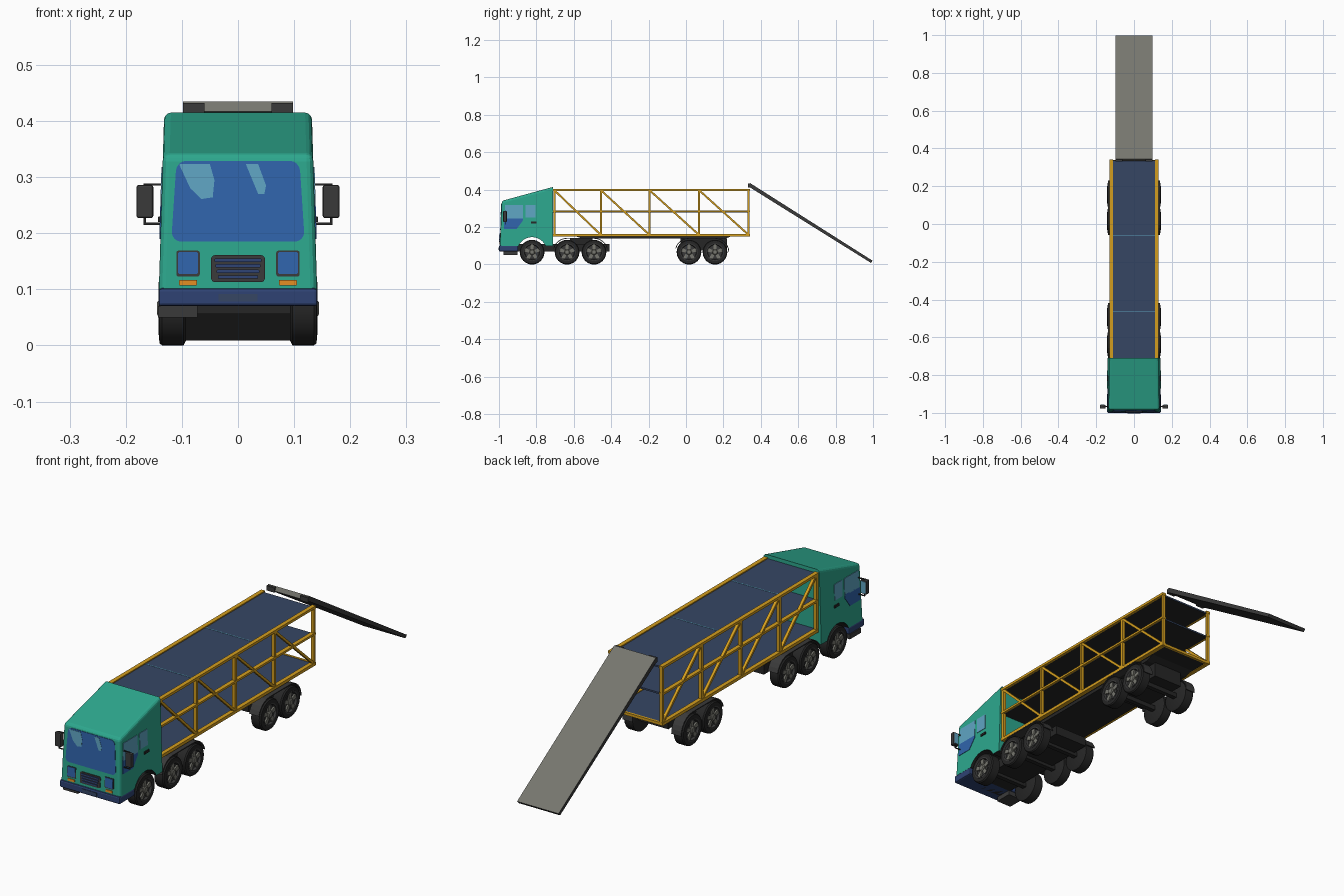
import bpy, bmesh
from math import sin, cos, pi, radians
from mathutils import Vector, Matrix

if "Cube" in bpy.data.objects:
    bpy.data.objects.remove(bpy.data.objects["Cube"])


def mat(name, r, g, b):
    m = bpy.data.materials.new(name)
    m.diffuse_color = [((c / 255 + 0.055) / 1.055) ** 2.4 for c in (r, g, b)] + [1]
    m.use_nodes = True
    m.node_tree.nodes["Principled BSDF"].inputs["Base Color"].default_value = m.diffuse_color
    return m


TEAL = mat("teal_paint", 45, 168, 142)
GLASS = mat("blue_glass", 48, 100, 172)
LIGHT = mat("light_glass", 95, 165, 195)
NAVY = mat("navy_deck", 54, 70, 100)
YELLOW = mat("yellow_frame", 212, 158, 30)
DARK = mat("dark_grey", 58, 58, 58)
GREY = mat("grey_metal", 118, 118, 110)
BLACK = mat("black_rubber", 38, 38, 38)
AMBER = mat("amber_light", 225, 140, 35)
BLUE = mat("bumper_blue", 46, 66, 115)


def finish(bm, name, *mats):
    bmesh.ops.recalc_face_normals(bm, faces=bm.faces)
    me = bpy.data.meshes.new(name)
    bm.to_mesh(me)
    bm.free()
    for m in mats:
        me.materials.append(m)
    ob = bpy.data.objects.new(name, me)
    bpy.context.collection.objects.link(ob)
    return ob


def prism_bm(base, top):
    bm = bmesh.new()
    a = [bm.verts.new(p) for p in base]
    b = [bm.verts.new(p) for p in top]
    bm.faces.new(a)
    bm.faces.new(b)
    for i in range(len(a)):
        j = (i + 1) % len(a)
        bm.faces.new((a[i], a[j], b[j], b[i]))
    bmesh.ops.recalc_face_normals(bm, faces=bm.faces)
    return bm


def prism(name, pts, off, m):
    return finish(prism_bm(pts, [Vector(p) + Vector(off) for p in pts]), name, m)


def box(name, x, y, z, m, bevel=0.0, under=None):
    bm = prism_bm([(x[0], y[0], z[0]), (x[1], y[0], z[0]), (x[1], y[1], z[0]), (x[0], y[1], z[0])],
                  [(x[0], y[0], z[1]), (x[1], y[0], z[1]), (x[1], y[1], z[1]), (x[0], y[1], z[1])])
    if bevel:
        bmesh.ops.bevel(bm, geom=bm.edges[:], offset=bevel, segments=2, profile=0.5, affect='EDGES')
    if under:
        for f in bm.faces:
            f.material_index = int(f.normal.z < -0.5)
    return finish(bm, name, m, *([under] if under else []))


def bar(name, p, q, wx, w, m):
    # box beam from p to q, wx wide across the vehicle
    p, q = Vector(p), Vector(q)
    d = (q - p).normalized()
    u = Vector((0, 0, 1)) if abs(d.x) > 0.9 else Vector((1, 0, 0))
    v = d.cross(u) * w / 2
    u = u * wx / 2
    return prism(name, [p - u - v, p + u - v, p + u + v, p - u + v], q - p, m)


def rrect(cx, cz, hx, hz, r):
    return [(cx + sx * (hx - r) + r * cos(a0 + k * pi / 8), cz + sz * (hz - r) + r * sin(a0 + k * pi / 8))
            for sx, sz, a0 in ((1, 1, 0), (-1, 1, pi / 2), (-1, -1, pi), (1, -1, 1.5 * pi)) for k in range(5)]


def half_w(z):
    return 0.141 - 0.03 * (z - 0.1)


def front_plate(name, pts, t, m):
    prism(name, [(x, -0.993 + (z - 0.1) * 0.042, z) for x, z in pts], (0, -t - 0.002, 0), m)


def side_plate(name, s, pts, t, m):
    prism(name, [(s * (half_w(z) - 0.002), y, z) for y, z in pts], (s * (t + 0.002), 0, 0), m)


# Cab shell with wheel arch cut in its profile
prof = [(-0.995, 0.10), (-0.985, 0.34), (-0.71, 0.415), (-0.71, 0.10)]
prof += [(-0.823 + 0.08 * cos(radians(a)), 0.066 + 0.08 * sin(radians(a))) for a in range(25, 156, 10)]
bm = prism_bm([(-half_w(z), y, z) for y, z in prof], [(half_w(z), y, z) for y, z in prof])
soft = [e for e in bm.edges if all(f.normal.z > -0.2 and f.normal.y < 0.5 for f in e.link_faces)
        and all(v.co.y < -0.98 or v.co.z > 0.3 for v in e.verts)]
bmesh.ops.bevel(bm, geom=soft, offset=0.012, segments=3, profile=0.5, affect='EDGES')
for f in bm.faces:
    f.material_index = int(f.normal.z < -0.5 or (f.calc_center_median().z < 0.147 and abs(f.normal.x) < 0.1
                                                 and -0.9 < f.calc_center_median().y < -0.73))
finish(bm, "cab", TEAL, BLACK)

# Cab front details
shield = [(x * (1 - 0.08 * (z - 0.185) / 0.145), z) for x, z in rrect(0, 0.257, 0.119, 0.072, 0.018)]
front_plate("windscreen", shield, 0.002, GLASS)
front_plate("glass_glint", [(-0.105, 0.323), (-0.05, 0.323), (-0.042, 0.295), (-0.045, 0.264),
                            (-0.065, 0.261), (-0.085, 0.28)], 0.003, LIGHT)
front_plate("glass_glint", [(0.014, 0.323), (0.036, 0.323), (0.05, 0.285), (0.047, 0.27), (0.036, 0.27)], 0.003, LIGHT)
front_plate("grille", rrect(0, 0.137, 0.048, 0.024, 0.007), 0.003, DARK)
for i in range(4):
    front_plate("grille_slat", rrect(0, 0.122 + 0.01 * i, 0.036 + 0.002 * i, 0.003, 0.002), 0.006, BLUE)
for s in (-1, 1):
    front_plate("headlight_frame", rrect(s * 0.089, 0.146, 0.021, 0.023, 0.004), 0.002, DARK)
    front_plate("headlight", rrect(s * 0.089, 0.147, 0.018, 0.020, 0.004), 0.004, GLASS)
    front_plate("indicator", rrect(s * 0.089, 0.112, 0.016, 0.005, 0.002), 0.003, AMBER)
box("bumper", (-0.142, 0.142), (-1.0, -0.897), (0.07, 0.102), BLUE, 0.006)
box("number_plate", (-0.035, 0.035), (-1.002, -0.995), (0.078, 0.092), NAVY)
box("entry_step", (-0.143, -0.072), (-0.975, -0.9), (0.05, 0.07), DARK)

# Side windows, handles and mirrors
for s in (-1, 1):
    side_plate("door_window_upper", s, [(-0.972, 0.245), (-0.967, 0.318), (-0.872, 0.318), (-0.872, 0.245)], 0.002, LIGHT)
    side_plate("door_window_lower", s, [(-0.974, 0.19), (-0.972, 0.25), (-0.872, 0.25), (-0.872, 0.235),
                                        (-0.905, 0.19)], 0.002, GLASS)
    side_plate("rear_window", s, [(-0.858, 0.25), (-0.858, 0.318), (-0.805, 0.318), (-0.805, 0.25)], 0.002, LIGHT)
    side_plate("door_handle", s, [(-0.83, 0.22), (-0.83, 0.23), (-0.80, 0.23), (-0.80, 0.22)], 0.005, BLACK)
    xs = sorted((s * 0.151, s * 0.181))
    box("mirror", xs, (-0.978, -0.958), (0.227, 0.286), DARK, 0.004)
    box("mirror_glass", (xs[0] + 0.004, xs[1] - 0.004), (-0.959, -0.956), (0.232, 0.281), LIGHT)
    for z in (0.217, 0.287):
        bar("mirror_arm", (s * 0.13, -0.966, z), (s * 0.168, -0.966, z), 0.004, 0.004, BLACK)
    bar("mirror_stem", (s * 0.166, -0.966, 0.217), (s * 0.166, -0.966, 0.287), 0.004, 0.004, BLACK)

# Decks, dark below
for z in (0.16, 0.286, 0.399):
    box("deck", (-0.118, 0.118), (-0.71, 0.335), (z - 0.007, z), NAVY, 0, BLACK)
for y in (-0.465, -0.06):
    box("deck_seam", (-0.11, 0.11), (y - 0.002, y + 0.002), (0.398, 0.4), LIGHT)

# Yellow side trusses
ys = [-0.704, -0.455, -0.195, 0.07, 0.335]
for s in (-1, 1):
    x = s * 0.12
    for z, w in ((0.157, 0.013), (0.285, 0.009), (0.398, 0.011)):
        bar("side_rail", (x, -0.71, z), (x, 0.341, z), 0.018, w, YELLOW)
    for y in ys:
        bar("post", (x, y, 0.155), (x, y, 0.4), 0.014, 0.011, YELLOW)
    for a, b in zip(ys, ys[1:]):
        bar("diagonal", (x, a, 0.397), (x, b, 0.158), 0.012, 0.010, YELLOW)
bar("rear_cross_bar", (-0.12, 0.335, 0.156), (0.12, 0.335, 0.156), 0.012, 0.01, YELLOW)

# Loading ramp: grey tread, dark sides and underside
rp = [(0.334, 0.417), (0.343, 0.435), (0.998, 0.02), (0.988, 0.009)]
bm = prism_bm([(-0.098, y, z) for y, z in rp], [(0.098, y, z) for y, z in rp])
for f in bm.faces:
    f.material_index = int(f.normal.z < -0.5 or abs(f.normal.x) > 0.9)
finish(bm, "ramp", GREY, DARK)
for s in (-1, 1):
    box("ramp_hinge", sorted((s * 0.06, s * 0.098)), (0.331, 0.341), (0.412, 0.432), DARK)

# Chassis
box("tractor_chassis", (-0.08, 0.08), (-0.96, -0.41), (0.07, 0.11), BLACK)
box("fifth_wheel", (-0.05, 0.05), (-0.62, -0.5), (0.11, 0.142), BLACK)
prism("trailer_chassis", [(-0.105, -0.60, 0.154), (-0.105, -0.55, 0.138), (-0.105, 0.21, 0.138),
                          (-0.105, 0.25, 0.154)], (0.21, 0, 0), BLACK)
box("bogie_chassis", (-0.07, 0.07), (-0.03, 0.22), (0.075, 0.14), BLACK)


# Tandem mudguards
def guard(s, y0, y1, end):
    def line(r):
        return ([(y0 + r * cos(radians(a)), 0.066 + r * sin(radians(a))) for a in range(165, 89, -15)] +
                [(y1 + r * cos(radians(a)), 0.066 + r * sin(radians(a))) for a in range(90, end - 1, -15)])
    pts = line(0.076) + line(0.072)[::-1]
    prism("mudguard", [(s * 0.092, y, z) for y, z in pts], (s * 0.046, 0, 0), DARK)


for s in (-1, 1):
    guard(s, -0.636, -0.492, 15)
    guard(s, 0.016, 0.155, 0)


# Wheels: lathed tyre, dished rim, spokes
def lathe(name, pts, y, s, m):
    bm = bmesh.new()
    n = 32
    rings = [[bm.verts.new((s * x, y + r * cos(2 * pi * k / n), 0.066 + r * sin(2 * pi * k / n)))
              for k in range(n)] for x, r in pts]
    for a, b in zip(rings, rings[1:]):
        for k in range(n):
            j = (k + 1) % n
            bm.faces.new((a[k], a[j], b[j], b[k]))
    bm.faces.new(rings[0])
    bm.faces.new(rings[-1])
    ob = finish(bm, name, m)
    bpy.context.view_layer.objects.active = ob
    ob.select_set(True)
    bpy.ops.object.shade_smooth_by_angle(angle=radians(35))
    ob.select_set(False)


for y in (-0.823, -0.636, -0.492, 0.016, 0.155):
    for s in (-1, 1):
        lathe("tyre", [(0.093, 0.058), (0.097, 0.066), (0.135, 0.066), (0.140, 0.062), (0.141, 0.047),
                       (0.130, 0.045)], y, s, BLACK)
        lathe("rim", [(0.128, 0.047), (0.142, 0.047), (0.142, 0.041), (0.132, 0.038)], y, s, DARK)
        lathe("hub", [(0.13, 0.015), (0.141, 0.015), (0.144, 0.011)], y, s, GREY)
        for k in range(5):
            a = pi / 2 + 2 * pi * k / 5
            c, d = cos(a), sin(a)
            pts = [(s * 0.130, y + r * c - w * d, 0.066 + r * d + w * c)
                   for r, w in ((0.01, -0.007), (0.042, -0.010), (0.042, 0.010), (0.01, 0.007))]
            prism("spoke", pts, (s * 0.009, 0, 0), GREY)
    bar("axle", (-0.1, y, 0.066), (0.1, y, 0.066), 0.02, 0.02, BLACK)
